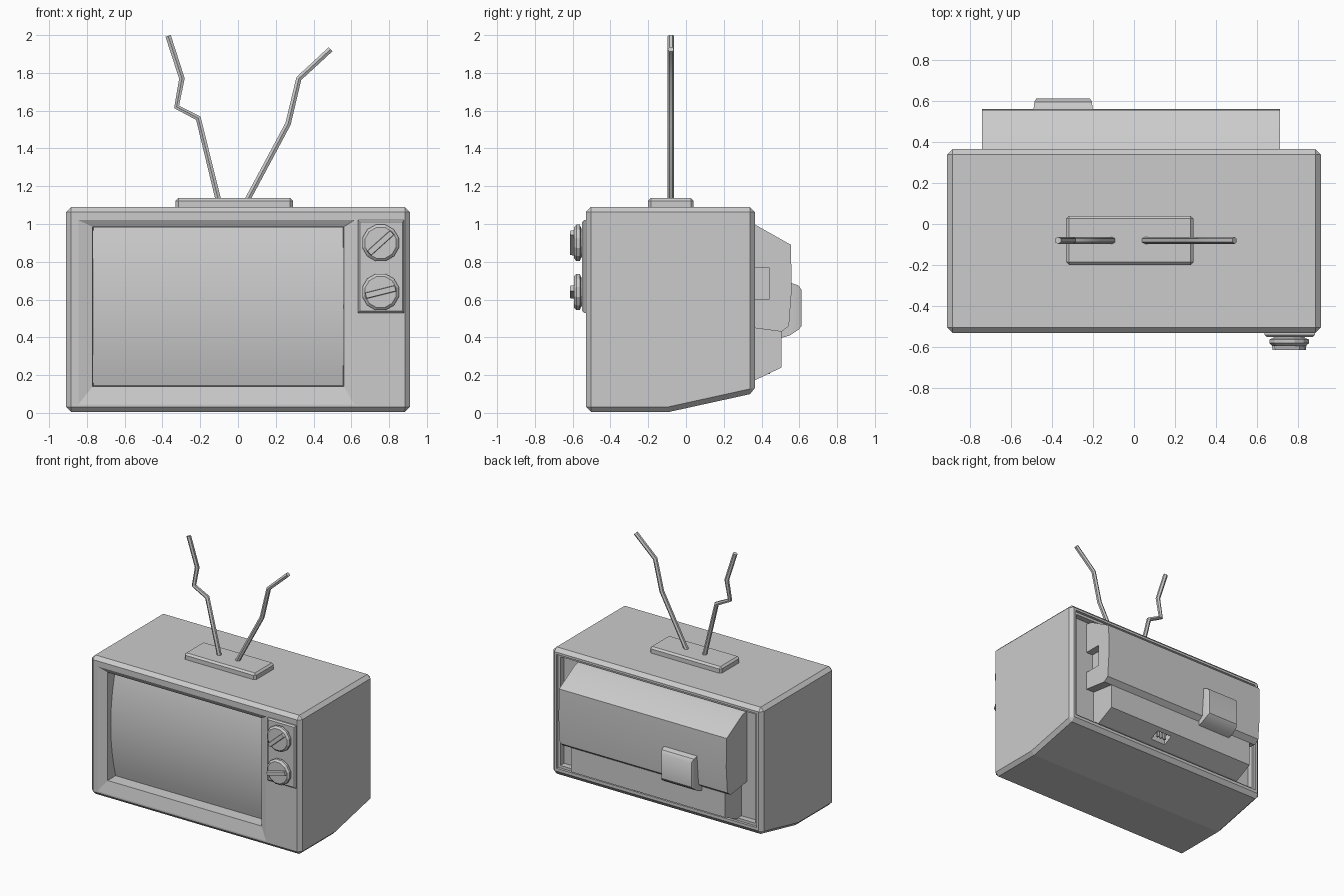
import bpy, bmesh, math
from mathutils import Matrix, Vector

if "Cube" in bpy.data.objects:
    bpy.data.objects.remove(bpy.data.objects["Cube"])


def make(name, bm):
    bmesh.ops.recalc_face_normals(bm, faces=bm.faces[:])
    me = bpy.data.meshes.new(name)
    bm.to_mesh(me)
    bm.free()
    ob = bpy.data.objects.new(name, me)
    bpy.context.collection.objects.link(ob)
    return ob


def loft(name, rings):
    """Closed skin through rings of points with equal counts."""
    bm = bmesh.new()
    rows = [[bm.verts.new(p) for p in r] for r in rings]
    n = len(rows[0])
    for a, b in zip(rows, rows[1:]):
        for i in range(n):
            j = (i + 1) % n
            bm.faces.new((a[i], a[j], b[j], b[i]))
    bm.faces.new(rows[0])
    bm.faces.new(rows[-1])
    return make(name, bm)


def rect_loft(name, *rects):
    """Stack of xz rectangles (x0, x1, z0, z1) placed along y."""
    return loft(name, [[(x0, y, z0), (x1, y, z0), (x1, y, z1), (x0, y, z1)]
                       for y, x0, x1, z0, z1 in rects])


def prism(name, profile, x0, x1):
    """yz profile extruded along x."""
    return loft(name, [[(x, y, z) for y, z in profile] for x in (x0, x1)])


def apply(ob, kind, **props):
    mod = ob.modifiers.new(kind, kind)
    for k, v in props.items():
        setattr(mod, k, v)
    bpy.context.view_layer.objects.active = ob
    bpy.ops.object.modifier_apply(modifier=mod.name)


def chamfer(ob, width):
    apply(ob, 'BEVEL', width=width, segments=1, limit_method='ANGLE',
          angle_limit=math.radians(30))


def cut(ob, cutter):
    apply(ob, 'BOOLEAN', object=cutter, operation='DIFFERENCE', solver='EXACT')
    bpy.data.objects.remove(cutter)


def smooth(ob, angle=35):
    bpy.ops.object.select_all(action='DESELECT')
    ob.select_set(True)
    bpy.context.view_layer.objects.active = ob
    bpy.ops.object.shade_smooth_by_angle(angle=math.radians(angle))


# Cabinet with sloping underside, screen opening and recessed back
cabinet = prism("cabinet", [(-.53, .005), (-.09, .005), (.365, .105),
                            (.365, 1.09), (-.53, 1.09)], -.91, .91)
chamfer(cabinet, .027)
cut(cabinet, rect_loft("screen_cutter", (-.56, -.88, .63, .01, 1.04),
                       (-.53, -.845, .615, .045, 1.02),
                       (-.51, -.77, .56, .14, .985),
                       (-.39, -.765, .555, .145, .98)))
cut(cabinet, rect_loft("back_cutter", (.40, -.865, .865, .155, 1.045),
                       (.345, -.865, .865, .155, 1.045),
                       (.345, -.845, .845, .175, 1.025),
                       (.30, -.845, .845, .175, 1.025)))

# Screen curved top to bottom
arc = []
for i in range(13):
    t = i / 6 - 1
    arc.append((-.475 + .06 * t * t, .5625 + .43 * t))
screen = prism("screen", arc + [(-.37, .9925), (-.37, .1325)], -.78, .57)
smooth(screen)

# Control panel
panel = rect_loft("control_panel", (-.50, .635, .88, .53, 1.02),
                  (-.54, .635, .88, .53, 1.02), (-.55, .645, .87, .54, 1.01))

# Knobs: stepped twelve-sided discs with a tilted grip bar
for label, z, tilt in (("upper", .90, 42), ("lower", .64, 14)):
    rings = []
    for r, y in ((.075, -.54), (.08, -.555), (.1, -.562), (.1, -.58), (.085, -.593)):
        rings.append([(.755 + r * math.cos(math.tau * (k + .5) / 12), y,
                       z + r * math.sin(math.tau * (k + .5) / 12)) for k in range(12)])
    loft(label + "_knob", rings)
    grip = rect_loft(label + "_knob_grip", (-.58, -.084, .084, -.018, .018),
                     (-.613, -.08, .08, -.014, .014))
    grip.data.transform(Matrix.Translation((.755, 0, z)) @
                        Matrix.Rotation(-math.radians(tilt), 4, 'Y'))

# Antenna base
base = rect_loft("antenna_base", (-.20, -.33, .29, 1.07, 1.137),
                 (.04, -.33, .29, 1.07, 1.137))
chamfer(base, .014)

# Bent antenna rods
rods = {"left_antenna": [(-.10, 1.11), (-.21, 1.56), (-.325, 1.62),
                         (-.297, 1.77), (-.37, 1.996)],
        "right_antenna": [(.04, 1.11), (.265, 1.53), (.322, 1.77), (.49, 1.925)]}
for name, pts in rods.items():
    cu = bpy.data.curves.new(name, 'CURVE')
    cu.dimensions = '3D'
    cu.bevel_depth = .017
    cu.bevel_resolution = 1
    cu.use_fill_caps = True
    sp = cu.splines.new('POLY')
    sp.points.add(len(pts) - 1)
    for p, (x, z) in zip(sp.points, pts):
        p.co = (x, -.08, z, 1)
    rod = bpy.data.objects.new(name, cu)
    bpy.context.collection.objects.link(rod)
    bpy.ops.object.select_all(action='DESELECT')
    rod.select_set(True)
    bpy.context.view_layer.objects.active = rod
    bpy.ops.object.convert(target='MESH')
    smooth(bpy.context.view_layer.objects.active, 50)

# Rear housing: wide upper hump with a side notch
upper = prism("rear_housing_upper", [(.28, 1.015), (.36, 1.0), (.555, .89),
                                     (.56, .66), (.545, .46), (.505, .43),
                                     (.28, .46)], -.74, .71)
cut(upper, rect_loft("notch_cutter", (.27, .65, .75, .60, .77),
                     (.44, .65, .75, .60, .77)))
smooth(upper)

# Narrower lower housing with a socket recess in its underside
lower = prism("rear_housing_lower", [(.28, .5), (.505, .5), (.505, .24),
                                     (.36, .17), (.28, .17)], -.69, .64)
cut(lower, rect_loft("socket_cutter", (.40, .04, .17, .12, .26),
                     (.475, .04, .17, .12, .26)))
for k in range(3):
    x = .072 + .033 * k
    rect_loft("socket_pin_%d" % (k + 1), (.43, x - .008, x + .008, .205, .27),
              (.446, x - .008, x + .008, .205, .27))

# Tube cap on the back
cap = rect_loft("tube_cap", (.48, -.49, -.20, .39, .70),
                (.55, -.49, -.20, .41, .69), (.595, -.485, -.205, .44, .675),
                (.612, -.475, -.215, .46, .65))
smooth(cap)
